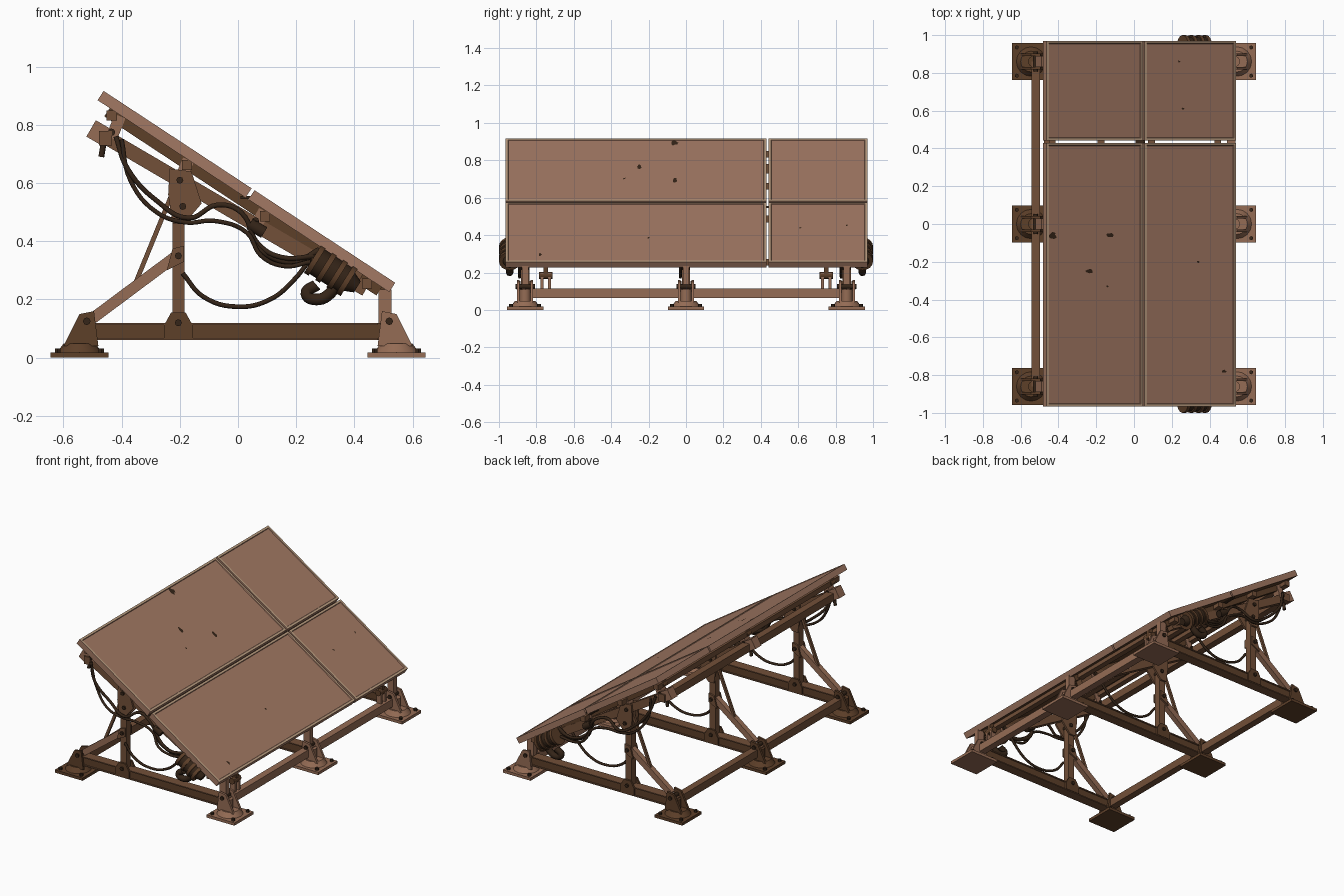
import bpy, bmesh, math, random
from mathutils import Vector, Matrix

random.seed(4)
if "Cube" in bpy.data.objects:
    bpy.data.objects.remove(bpy.data.objects["Cube"], do_unlink=True)


def material(name, r, g, b):
    m = bpy.data.materials.new(name)
    m.use_nodes = True
    m.diffuse_color = (r, g, b, 1)
    m.node_tree.nodes["Principled BSDF"].inputs["Base Color"].default_value = (r, g, b, 1)
    return m


PANEL = material("dusty panel", 0.36, 0.19, 0.125)
TRIM = material("worn tan edge", 0.50, 0.34, 0.22)
LIGHT = material("light rusty steel", 0.30, 0.15, 0.09)
STEEL = material("brown steel", 0.17, 0.08, 0.04)
DARK = material("dark brown steel", 0.11, 0.05, 0.022)
BLACK = material("blackened rubber", 0.035, 0.018, 0.009)


def finish(name, bm, *mats):
    bmesh.ops.recalc_face_normals(bm, faces=bm.faces)
    me = bpy.data.meshes.new(name)
    bm.to_mesh(me)
    bm.free()
    for m in mats:
        me.materials.append(m)
    ob = bpy.data.objects.new(name, me)
    bpy.context.collection.objects.link(ob)
    return ob


def frame_between(p, q):
    p, q = Vector(p), Vector(q)
    rot = (q - p).to_track_quat('X', 'Z').to_matrix().to_4x4()
    return Matrix.Translation((p + q) / 2) @ rot, (q - p).length


def beam(name, p, q, wide, high, mat):
    """Rectangular bar from p to q."""
    m, length = frame_between(p, q)
    bm = bmesh.new()
    bmesh.ops.create_cube(bm, size=1, matrix=m @ Matrix.Diagonal((length, wide, high, 1)))
    return finish(name, bm, mat)


def rod(name, p, q, radius, mat, end=None, sides=16):
    m, length = frame_between(p, q)
    bm = bmesh.new()
    bmesh.ops.create_cone(bm, cap_ends=True, segments=sides, radius1=radius,
                          radius2=radius if end is None else end, depth=length,
                          matrix=m @ Matrix.Rotation(math.pi / 2, 4, 'Y'))
    for f in bm.faces:
        f.smooth = len(f.verts) == 4 and sides > 6
    return finish(name, bm, mat)


def plate(name, outline, y, thick, mat):
    """Side profile in x and z, thickened along y."""
    bm = bmesh.new()
    face = bm.faces.new([bm.verts.new((x, y - thick / 2, z)) for x, z in outline])
    out = bmesh.ops.extrude_face_region(bm, geom=[face])
    bmesh.ops.translate(bm, vec=(0, thick, 0),
                        verts=[v for v in out["geom"] if isinstance(v, bmesh.types.BMVert)])
    return finish(name, bm, mat)


def hose(name, points, y, radius=0.008, sway=0.0):
    """Smooth hanging cable, given in x and z."""
    cu = bpy.data.curves.new(name, 'CURVE')
    cu.dimensions = '3D'
    cu.bevel_depth, cu.bevel_resolution, cu.resolution_u = radius, 2, 6
    cu.use_fill_caps = True
    sp = cu.splines.new('BEZIER')
    sp.bezier_points.add(len(points) - 1)
    for i, (bp, (x, z)) in enumerate(zip(sp.bezier_points, points)):
        bp.co = (x, y + sway * (i % 2), z)
        bp.handle_left_type = bp.handle_right_type = 'AUTO'
    cu.materials.append(BLACK)
    bpy.context.collection.objects.link(bpy.data.objects.new(name, cu))


# Tilted frame: u runs down the slope, v along y, n out of the panel face
TILT = math.atan2(0.66, 1.003)
SLOPE = Matrix.Translation((-0.462, 0, 0.917)) @ Matrix.Rotation(TILT, 4, 'Y')
LENGTH, SPLIT = 1.2, 0.615


def on_slope(u, v, n):
    return SLOPE @ Vector((u, v, n))


# Four panels with worn raised edges
for u0, u1 in ((0, SPLIT - 0.006), (SPLIT + 0.006, LENGTH)):
    for v0, v1 in ((-0.965, 0.43), (0.442, 0.97)):
        bm = bmesh.new()
        m = Matrix.Translation(((u0 + u1) / 2, (v0 + v1) / 2, -0.019))
        bmesh.ops.create_cube(bm, size=1, matrix=m @ Matrix.Diagonal((u1 - u0, v1 - v0, 0.038, 1)))
        bm.normal_update()
        for f in bm.faces:
            f.material_index = 2 if f.normal.z < -0.9 else 0
        top = [f for f in bm.faces if f.normal.z > 0.9]
        ring = bmesh.ops.inset_region(bm, faces=top, thickness=0.013, use_even_offset=True)["faces"]
        for f in ring:
            f.material_index = 1
        bmesh.ops.inset_region(bm, faces=top, thickness=0.004, depth=-0.004)
        bm.transform(SLOPE)
        finish("panel", bm, PANEL, TRIM, DARK)

# Chipped patches on the panel faces
for x, y, size in ((-0.24, -0.25, 0.05), (-0.13, -0.06, 0.05), (-0.43, -0.06, 0.06), (0.34, -0.2, 0.02),
                   (0.48, -0.78, 0.03), (0.24, 0.86, 0.02), (0.26, 0.61, 0.02), (-0.14, -0.33, 0.02)):
    bm = bmesh.new()
    bmesh.ops.create_circle(bm, cap_ends=True, segments=9, radius=size / 2)
    for v in bm.verts:
        v.co *= random.uniform(0.5, 1.2)
        v.co.y *= 0.6
    bm.transform(SLOPE @ Matrix.Translation(((x + 0.462) / math.cos(TILT), y, -0.0025)))
    finish("chipped_patch", bm, BLACK)

# Cross bars under the panels
for u, n, size in ((0.07, -0.055, 0.035), (0.38, -0.055, 0.035), (0.7, -0.055, 0.035), (1.12, -0.055, 0.035)):
    beam("panel_cross_bar", on_slope(u, -0.93, n), on_slope(u, 0.93, n), size, size, STEEL)
beam("upper_cross_beam", (-0.455, -0.9, 0.755), (-0.455, 0.9, 0.755), 0.045, 0.05, STEEL)
beam("split_strip", on_slope(SPLIT, -0.96, -0.034), on_slope(SPLIT, 0.965, -0.034), 0.05, 0.01, BLACK)

# Ground beams running along the array
for x, mat in ((-0.52, STEEL), (0.515, LIGHT)):
    beam("long_ground_beam", (x, -0.86, 0.09), (x, 0.86, 0.09), 0.045, 0.05, mat)

for y in (-0.86, 0, 0.86):
    # Feet: base plate, collar, gussets and bolts
    for s, mat in ((-1, DARK), (1, LIGHT)):
        cx = 0.545 * s
        beam("foot_plate", (cx - 0.1, y, 0.009), (cx + 0.1, y, 0.009), 0.195, 0.018, mat)
        rod("foot_collar", (cx, y, 0.015), (cx, y, 0.048), 0.08, mat, 0.055)
        for bx in (-0.075, 0.075):
            for by in (-0.075, 0.075):
                rod("anchor_bolt", (cx + bx, y + by, 0.015), (cx + bx, y + by, 0.032), 0.011, BLACK, sides=6)
        for side in (-0.036, 0.036):
            plate("foot_gusset", [(s * x, z) for x, z in ((0.6, 0.04), (0.545, 0.15), (0.495, 0.16), (0.48, 0.04))],
                  y + side, 0.014, mat)
        rod("foot_pin", (0.52 * s, y - 0.052, 0.125), (0.52 * s, y + 0.052, 0.125), 0.013, BLACK, sides=8)
        rod("foot_core", (0.53 * s, y, 0.04), (0.53 * s, y, 0.11), 0.03, mat)
    beam("hinge_upright", (0.505, y, 0.08), (0.505, y, 0.235), 0.034, 0.045, LIGHT)

    # Ground beam, post and braces
    beam("cross_ground_beam", (-0.5, y, 0.09), (0.5, y, 0.09), 0.05, 0.058, DARK)
    for z in (0.064, 0.116):
        beam("ground_beam_flange", (-0.49, y, z), (0.48, y, z), 0.064, 0.007, STEEL)
    beam("post", (-0.205, y, 0.09), (-0.205, y, 0.62), 0.045, 0.042, STEEL)
    beam("diagonal_brace", (-0.5, y, 0.135), (-0.205, y, 0.355), 0.034, 0.038, LIGHT)
    beam("slim_strut", (-0.355, y, 0.25), (-0.22, y, 0.58), 0.016, 0.016, STEEL)
    for side in (-0.03, 0.03):
        plate("post_base_gusset", [(-0.255, 0.065), (-0.155, 0.065), (-0.155, 0.11), (-0.18, 0.155),
                                   (-0.23, 0.155), (-0.255, 0.11)], y + side, 0.012, DARK)
        plate("post_head_gusset", [(-0.225, 0.46), (-0.185, 0.46), (-0.125, 0.53), (-0.16, 0.64),
                                   (-0.235, 0.65), (-0.24, 0.56)], y + side, 0.012, STEEL)
        plate("brace_gusset", [(-0.245, 0.3), (-0.185, 0.33), (-0.185, 0.385), (-0.225, 0.375)],
              y + side, 0.01, STEEL)
    for x, z in ((-0.205, 0.12), (-0.205, 0.35), (-0.19, 0.52), (-0.2, 0.61)):
        rod("frame_bolt", (x, y - 0.045, z), (x, y + 0.045, z), 0.012, BLACK, sides=8)

    # Sloping rail, top chord and stand-offs
    beam("sloping_rail", (-0.5, y, 0.785), (0.44, y, 0.235), 0.045, 0.05, STEEL)
    beam("rail_end_cap", (-0.505, y, 0.788), (-0.455, y, 0.759), 0.06, 0.065, LIGHT)
    rod("rail_end_pin", (-0.46, y, 0.75), (-0.47, y, 0.69), 0.01, BLACK, sides=8)
    beam("top_chord", on_slope(0.05, y, -0.055), on_slope(1.17, y, -0.055), 0.04, 0.034, DARK)
    for a, b in (((-0.435, 0.755), (-0.405, 0.83)), ((-0.205, 0.6), (-0.17, 0.68)),
                 ((0.06, 0.45), (0.09, 0.505)), ((0.33, 0.29), (0.36, 0.335))):
        beam("stand_off", (a[0], y, a[1]), (b[0], y, b[1]), 0.05, 0.04, LIGHT)
        rod("stand_off_bolt", (a[0], y - 0.036, a[1] + 0.02), (a[0], y + 0.036, a[1] + 0.02), 0.013, BLACK, sides=8)

    # Low hanging cable on every frame
    hose("low_cable", [(-0.19, 0.29), (-0.12, 0.21), (0, 0.175), (0.11, 0.2), (0.19, 0.265), (0.25, 0.34)], y - 0.03)

# Small hinge stands on the low ground beam
for y in (-0.75, 0.75):
    for side in (-0.02, 0.02):
        beam("hinge_stand", (0.505, y + side, 0.11), (0.505, y + side, 0.2), 0.014, 0.035, LIGHT)
    rod("hinge_stand_pin", (0.505, y - 0.036, 0.185), (0.505, y + 0.036, 0.185), 0.02, DARK, sides=10)
    beam("hinge_stand_head", (0.505, y, 0.17), (0.505, y, 0.245), 0.024, 0.03, DARK)

# End fittings: drive motors and cable bundles, mirrored to both ends
for s in (-1, 1):
    y = 0.943 * s
    rod("drive_motor", (0.265, y, 0.335), (0.375, y, 0.265), 0.05, BLACK)
    for t in (0.0, 0.35, 0.7, 1.0):
        x, z = 0.265 + 0.11 * t, 0.335 - 0.07 * t
        rod("motor_ring", (x - 0.008, y, z + 0.005), (x + 0.008, y, z - 0.005), 0.057, DARK)
    rod("motor_nose", (0.375, y, 0.265), (0.41, y, 0.243), 0.04, BLACK, 0.022)
    beam("motor_bracket", (0.27, y - 0.03 * s, 0.36), (0.42, y - 0.03 * s, 0.27), 0.06, 0.06, STEEL)
    hose("motor_conduit", [(0.34, 0.27), (0.32, 0.225), (0.27, 0.2), (0.235, 0.22), (0.27, 0.25)], y, 0.02)
    y = 0.91 * s
    hose("upper_cable", [(-0.42, 0.76), (-0.38, 0.65), (-0.28, 0.54), (-0.17, 0.48), (-0.07, 0.525),
                         (0.01, 0.5), (0.07, 0.39), (0.15, 0.345), (0.27, 0.35)], y, 0.009, 0.015 * s)
    hose("outer_cable", [(-0.4, 0.75), (-0.37, 0.61), (-0.28, 0.5), (-0.18, 0.465), (-0.08, 0.47),
                         (0.03, 0.43), (0.08, 0.35), (0.16, 0.315), (0.25, 0.33)], y + 0.02 * s, 0.008, -0.01 * s)
    hose("short_cable", [(0.06, 0.47), (0.05, 0.41), (0.11, 0.35), (0.2, 0.33), (0.28, 0.37)], y, 0.011)
    rod("cable_clamp", (0.04, y, 0.46), (0.09, y, 0.43), 0.022, BLACK, sides=10)
